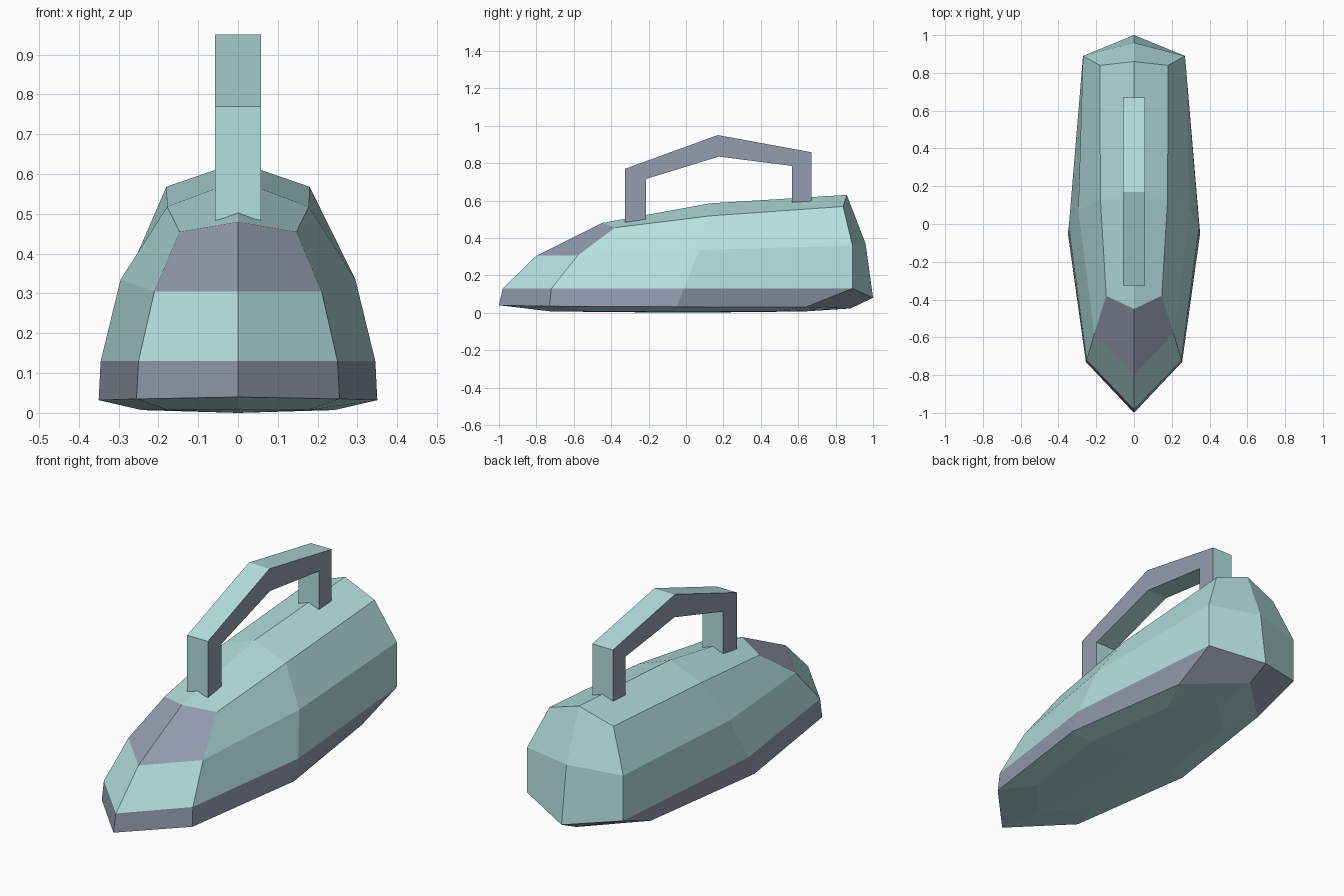
import bpy, bmesh

if "Cube" in bpy.data.objects:
    bpy.data.objects.remove(bpy.data.objects["Cube"])

def material(name, rgb):
    m = bpy.data.materials.new(name)
    m.diffuse_color = (*rgb, 1)
    m.use_nodes = True
    m.node_tree.nodes["Principled BSDF"].inputs["Base Color"].default_value = m.diffuse_color
    return m

teal = material("pale_teal", (0.456, 0.745, 0.735))
grey = material("violet_grey", (0.296, 0.332, 0.430))

def finish(bm, name):
    bmesh.ops.recalc_face_normals(bm, faces=bm.faces[:])
    me = bpy.data.meshes.new(name)
    bm.to_mesh(me)
    bm.free()
    me.materials.append(teal)
    me.materials.append(grey)
    ob = bpy.data.objects.new(name, me)
    bpy.context.collection.objects.link(ob)
    return ob

# Body: stacked half rings (nose, front corner, side, rear corner, tail), mirrored in x
sole = [(0, -1, .04), (.255, -.73, .035), (.35, -.05, .032), (.25, .64, .03), (0, .88, .023)]
under = [(x * .69, y * .72, .007) for x, y, z in sole]
halves = [
    under,
    sole,
    [(0, -.98, .13), (.25, -.72, .13), (.345, -.01, .13), (.27, .89, .13), (0, 1, .08)],
    [(0, -.80, .305), (.21, -.58, .305), (.295, .07, .335), (.27, .89, .36), (0, .96, .37)],
    [(0, -.45, .48), (.147, -.38, .455), (.178, .13, .518), (.18, .84, .568), (0, .86, .63)],
]
bm = bmesh.new()
rings = []
for half in halves:
    full = half + [(-x, y, z) for x, y, z in half[-2:0:-1]]
    rings.append([bm.verts.new(p) for p in full])
for level, (lo, hi) in enumerate(zip(rings, rings[1:])):
    for i in range(8):
        j = (i + 1) % 8
        f = bm.faces.new((lo[i], lo[j], hi[j], hi[i]))
        # band around the sole, and the sloping front panel
        if level == 1 or (level == 3 and i in (0, 7)):
            f.material_index = 1
# underside fan
low = bm.verts.new((0, 0, 0))
for i in range(8):
    bm.faces.new((rings[0][i], rings[0][(i + 1) % 8], low))
# ridged roof
ridge = bm.verts.new((0, .13, .585))
t = rings[-1]
for a, b, c in ((0, 1, 2), (2, 3, 4), (4, 5, 6), (6, 7, 0)):
    bm.faces.new((t[a], t[b], t[c], ridge))
finish(bm, "body")

# Handle: bent bar extruded across x, grey on its flat sides
outer = [(-.325, .46), (-.325, .77), (.17, .95), (.67, .858), (.67, .58)]
inner = [(-.215, .47), (-.215, .715), (.175, .835), (.567, .785), (.567, .57)]
bm = bmesh.new()
w = .058
sec = [[bm.verts.new((x, *p)) for x, p in ((-w, o), (w, o), (w, n), (-w, n))]
       for o, n in zip(outer, inner)]
for a, b in zip(sec, sec[1:]):
    for i in range(4):
        j = (i + 1) % 4
        f = bm.faces.new((a[i], a[j], b[j], b[i]))
        f.material_index = i % 2
bm.faces.new(sec[0])
bm.faces.new(sec[-1])
finish(bm, "handle")
